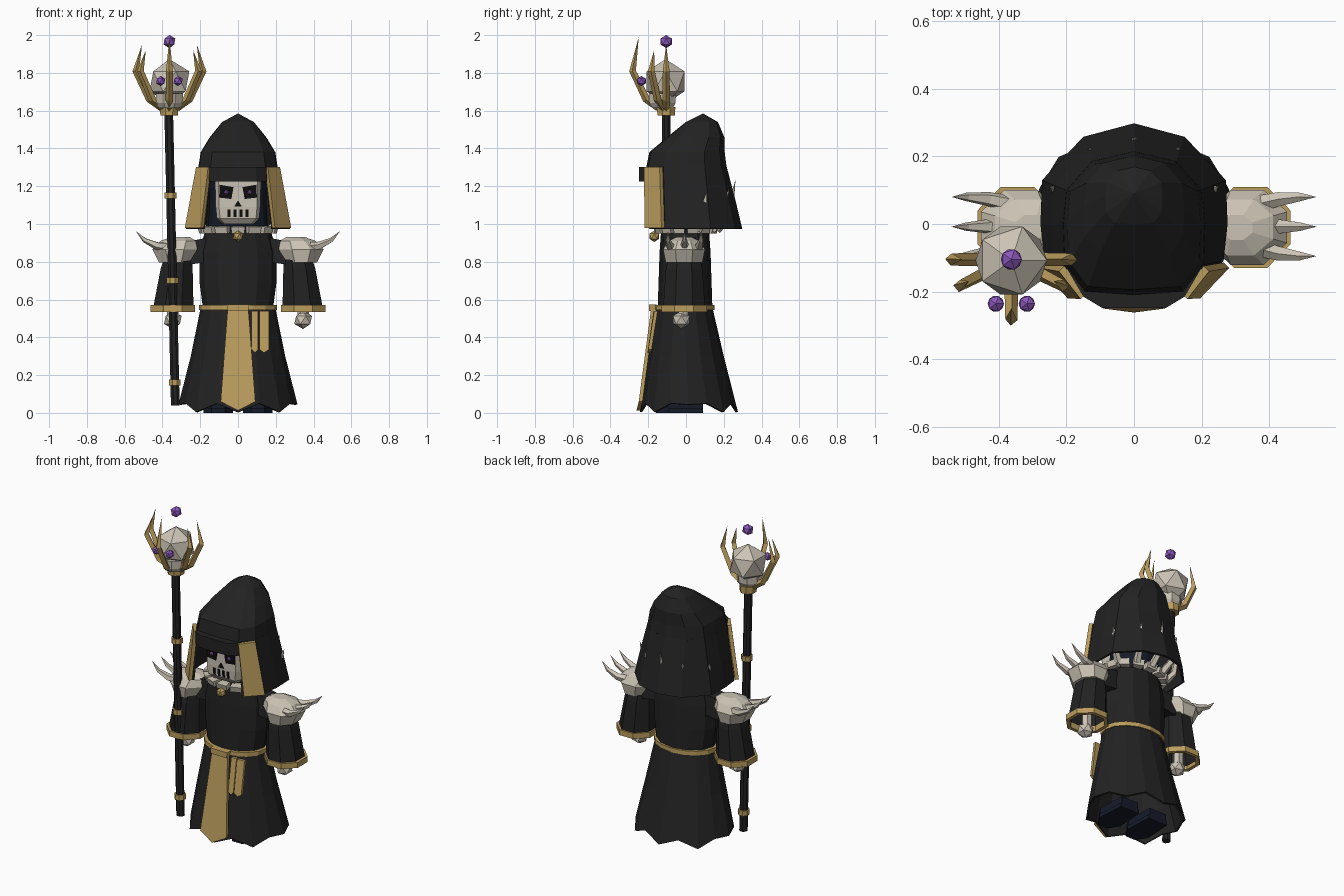
import bpy, bmesh
from math import sin, cos, pi, radians
from mathutils import Vector

if "Cube" in bpy.data.objects:
    bpy.data.objects.remove(bpy.data.objects["Cube"])


def material(name, rgb):
    m = bpy.data.materials.new(name)
    m.diffuse_color = (*rgb, 1)
    m.use_nodes = True
    m.node_tree.nodes["Principled BSDF"].inputs["Base Color"].default_value = m.diffuse_color
    return m


BLACK = material("black_cloth", (0.016, 0.016, 0.016))
NAVY = material("navy_leather", (0.008, 0.011, 0.022))
GOLD = material("gold", (0.50, 0.34, 0.11))
BONE = material("bone", (0.60, 0.55, 0.46))
VIOLET = material("violet_gem", (0.27, 0.10, 0.52))
DARK = material("socket", (0.004, 0.004, 0.004))


def finish(name, bm, mat, solid=0):
    bmesh.ops.recalc_face_normals(bm, faces=bm.faces)
    me = bpy.data.meshes.new(name)
    bm.to_mesh(me)
    bm.free()
    me.materials.append(mat)
    ob = bpy.data.objects.new(name, me)
    bpy.context.collection.objects.link(ob)
    if solid:
        mod = ob.modifiers.new("thickness", "SOLIDIFY")
        mod.thickness, mod.offset = solid, -1
    return ob


def loft(name, rings, mat, caps=(True, True), closed=True, solid=0):
    """Skin a list of equally long point rings; a one-point ring is an apex."""
    bm = bmesh.new()
    vr = [[bm.verts.new(p) for p in r] for r in rings]
    for a, b in zip(vr, vr[1:]):
        n = len(a)
        for i in range(n if closed else n - 1):
            j = (i + 1) % n
            if len(b) == 1:
                bm.faces.new((a[i], a[j], b[0]))
            else:
                bm.faces.new((a[i], a[j], b[j], b[i]))
    for cap, r in zip(caps, (vr[0], vr[-1])):
        if cap and len(r) > 2:
            bm.faces.new(r)
    return finish(name, bm, mat, solid)


def ring(z, rx, ry, cx=0, cy=0, n=12, turn=0.0):
    return [(cx + rx * cos(2 * pi * (i + turn) / n), cy + ry * sin(2 * pi * (i + turn) / n), z) for i in range(n)]


def plate(name, pts, mat, depth):
    """Flat panel thickened towards +y."""
    return loft(name, [pts, [(x, y + depth, z) for x, y, z in pts]], mat)


def spike(name, pts, radii, mat, n=4):
    pts = [Vector(p) for p in pts]
    rings = []
    for i, (p, r) in enumerate(zip(pts, radii)):
        if r == 0:
            rings.append([p])
            continue
        t = (pts[min(i + 1, len(pts) - 1)] - pts[max(i - 1, 0)]).normalized()
        u = t.cross(Vector((0.1, 1, 0.05))).normalized()
        v = t.cross(u)
        rings.append([p + r * (u * cos(2 * pi * k / n) + v * sin(2 * pi * k / n)) for k in range(n)])
    return loft(name, rings, mat)


def ball(name, c, r, mat, sub=1, scale=(1, 1, 1)):
    bm = bmesh.new()
    bmesh.ops.create_icosphere(bm, subdivisions=sub, radius=r)
    for v in bm.verts:
        v.co = Vector([a * s + b for a, s, b in zip(v.co, scale, c)])
    return finish(name, bm, mat)


def band(name, z0, z1, rx, ry, w, mat, cx=0, cy=0, n=12, turn=0.0):
    """Hollow ring with a rectangular section."""
    spec = [(z0, 0), (z1, 0), (z1, w), (z0, w), (z0, 0)]
    return loft(name, [ring(z, rx - d, ry - d, cx, cy, n, turn) for z, d in spec], mat, (False, False))


def mirrored(half):
    return half + [(-x, y) for x, y in reversed(half[:-1])]


# Robe skirt with a ragged, pleated hem
hem = []
for i, (x, y, z) in enumerate(ring(0, 0.315, 0.26, cy=0.015, n=16)):
    k = 1.0 if i % 2 == 0 else 0.955
    hem.append((x * k, y * k, 0.045 if i % 4 == 0 and i % 8 == 0 else (0.005 if i % 2 == 0 else 0.05)))
loft("robe_skirt", [ring(0.57, 0.195, 0.147, cy=-0.01, n=16), ring(0.30, 0.25, 0.2, cy=0, n=16), hem],
     BLACK, (True, False), solid=0.012)

# Torso and belt
loft("torso", [ring(z, rx, ry, cy=-0.005) for z, rx, ry in
               [(0.55, .185, .145), (0.70, .205, .14), (0.85, .205, .135), (0.95, .178, .128), (0.98, .13, .1)]], BLACK)
band("belt", 0.545, 0.572, 0.207, 0.16, 0.02, GOLD, cy=-0.01, n=16)
plate("buckle", [(-.06, -.195, .575), (.06, -.195, .575), (.055, -.195, .54), (-.055, -.195, .54)], GOLD, 0.04)
plate("tabard", [(-.055, -.185, .55), (.055, -.185, .55), (.092, -.25, .06), (0, -.262, .012), (-.092, -.25, .06)],
      GOLD, 0.02)
for a, b in [(.072, .107), (.113, .163)]:
    plate("belt_strap", [(a, -.172, .54), (b, -.168, .54), (b, -.2, .335), ((a + b) / 2, -.204, .318), (a, -.202, .335)],
          GOLD, 0.018)
ball("amulet", (0, -0.168, 0.935), 0.03, GOLD)
spike("amulet_loop", [(0, -0.165, 0.95), (0, -0.12, 0.98)], [0.01, 0.01], GOLD)

# Arms, pauldrons, hands and shoes
for s in (-1, 1):
    loft("sleeve", [ring(z, rx, ry, s * x, -0.01, 8, 0.5) for z, rx, ry, x in
                    [(0.86, .075, .08, .31), (0.76, .092, .105, .325), (0.56, .115, .12, .342)]], BLACK, solid=0.01,
         caps=(True, False))
    band("sleeve_cuff", 0.535, 0.57, 0.128, 0.13, 0.024, GOLD, s * 0.345, -0.01, 8, 0.5)
    loft("shoulder_joint", [[(s * x, y, z) for x, y, z in
                             [(.15, -.05, .93), (.15, .05, .93), (.15, .06, .8), (.15, -.06, .8)]],
                            [(s * x, y, z) for x, y, z in
                             [(.3, -.05, .9), (.3, .05, .9), (.3, .06, .78), (.3, -.06, .78)]]], BLACK)
    loft("pauldron", [ring(z, rx, ry, s * x, -0.01, 8, 0.5) for z, rx, ry, x in
                      [(0.795, .09, .105, .335), (0.865, .128, .12, .335), (0.91, .105, .09, .315),
                       (0.932, .05, .04, .305)]], BONE)
    for y in (-0.095, -0.008, 0.08):
        spike("pauldron_spike", [(s * .35, y * .7, .875), (s * .43, y * .92, .885), (s * .495, y, .915),
                                 (s * .54, y, .962)], [.026, .022, .013, 0], BONE, 5)
    ball("hand", (s * 0.345, -0.025, 0.492), 0.052, BONE, 1, (1, 1, .92))
    loft("hand_wrist", [ring(z, .03, .03, s * .345, -.015, 6) for z in (.5, .62)], BONE)
    for nm, z0, z1, g in (("shoe_sole", 0, .025, .008), ("shoe", .025, .07, 0)):
        foot = [(.045 - g, .09), (.165 + g, .09), (.175 + g, -.09), (.14, -.15 - g), (.07, -.15 - g), (.035 - g, -.09)]
        loft(nm, [[(s * x, y, z) for x, y in foot] for z in (z0, z1)], NAVY)

# Bone collar: a ring of blocks plus spikes that pierce the hood
for i in range(14):
    a0, a1 = 2 * pi * (i + .12) / 14, 2 * pi * (i + .88) / 14
    sec = [[(rx * cos(a), ry * sin(a), z) for rx, ry, z in
            [(.15, .115, .95), (.205, .165, .95), (.215, .175, .985), (.15, .115, .99)]] for a in (a0, a1)]
    loft("collar_block", sec, BONE)
for x, y, z in [(0, .262, 1.235), (.135, .228, 1.19), (-.135, .228, 1.19), (.25, .11, 1.17), (-.25, .11, 1.17)]:
    spike("collar_spike", [(x * .7, y * .62, .97), (x * .88, y * .86, 1.03), (x * .93, y * .92, 1.12), (x, y, z)],
          [.024, .02, .014, 0], BONE, 5)

# Hood: dome on top, open-fronted drape below
top = mirrored([(.145, -.2), (.205, -.12), (.21, 0), (.2, .1), (.125, .185), (0, .215)])
bot = mirrored([(.185, -.195), (.265, -.11), (.277, 0), (.272, .13), (.15, .258), (0, .298)])
base = top + [(0, -.21)]
dome = [[(x * s, y * s + cy, z) for x, y in base] for s, cy, z in
        [(1, 0, 1.30), (.94, .003, 1.38), (.71, .05, 1.46), (.40, .083, 1.54)]]
loft("hood_dome", dome + [[(0, .09, 1.585)]], BLACK, (False, False), solid=0.012)
loft("hood_drape", [[(x, y, 1.305) for x, y in top],
                    [((a[0] * .45 + b[0] * .55), (a[1] * .45 + b[1] * .55), 1.13) for a, b in zip(top, bot)],
                    [(x, y, .975) for x, y in bot]], BLACK, (False, False), closed=False, solid=0.012)
brow = [(-.2, -.13), (-.15, -.215), (-.095, -.248), (.095, -.248), (.15, -.215), (.2, -.13)]
loft("hood_brow", [[(x, y, z) for x, y in brow] for z in (1.225, 1.303)], BLACK)
loft("hood_lining", [ring(z, r, .12, cy=.0) for z, r in [(.95, .16), (1.12, .15), (1.25, .15)]], NAVY)
for s in (-1, 1):
    quad = [(.148, -.212, 1.303), (.212, -.13, 1.303), (.272, -.12, .978), (.186, -.21, .978)]
    loft("hood_trim", [[(s * (x + d), y - d, z) for x, y, z in quad] for d in (-.006, .01)], GOLD)

# Skull face
sk = [(1.0, .085, -.14), (1.03, .112, -.165), (1.09, .118, -.17), (1.24, .122, -.17)]
loft("skull", [[(-w, .05, z), (-w, f + .03, z), (-w * .85, f, z), (w * .85, f, z), (w, f + .03, z), (w, .05, z)]
               for z, w, f in sk], BONE)
for s in (-1, 1):
    plate("eye_socket", [(s * x, -.176, z) for x, z in [(.024, 1.195), (.097, 1.208), (.1, 1.14), (.035, 1.132)]],
          DARK, 0.01)
    ball("eye_glow", (s * .062, -.178, 1.168), 0.013, VIOLET)
plate("nose_hole", [(0, -.176, 1.125), (.02, -.176, 1.093), (-.02, -.176, 1.093)], DARK, 0.01)
for x in (-.048, -.016, .016, .048):
    plate("tooth_gap", [(x - .007, -.175, 1.078), (x + .007, -.175, 1.078), (x + .007, -.17, 1.036),
                        (x - .007, -.17, 1.036)], DARK, 0.01)

# Staff with gold rings and a cup
SY = -0.105
def staff_x(z): return -0.332 - 0.035 * (z - 0.04) / 1.56
loft("staff_shaft", [ring(z, .025, .025, staff_x(z), SY, 8, .5) for z in (.04, 1.6)], BLACK)
for z in (0.16, 0.70, 1.15):
    loft("staff_ring", [ring(z + d, .034, .034, staff_x(z), SY, 8, .5) for d in (-.016, .016)], GOLD)
loft("staff_cup", [ring(z, r, r, -.365, SY, 8, .5) for z, r in [(1.575, .05), (1.62, .053)]], GOLD)

# Staff head: bone orb, jaw, claws and gems
HX = -0.363
ball("staff_orb", (HX, -.108, 1.755), 0.118, BONE)
loft("staff_jaw", [ring(z, r, r, HX, -.125, 8, .5) for z, r in [(1.615, .06), (1.64, .075), (1.69, .078)]], BONE)
for deg, reach, tip in [(180, 1, 1.95), (0, 1, 1.95), (207, .97, 1.92), (333, .97, 1.92), (270, 1, 1.99)]:
    c, s = cos(radians(deg)), sin(radians(deg))
    spike("staff_claw", [(HX + c * r * reach, SY + s * r * reach, z) for r, z in
                         [(.04, 1.615), (.105, 1.66), (.178, 1.81), (.145, tip)]], [.02, .02, .018, 0], GOLD)
for c, r in [((HX, SY, 1.966), .035), ((HX - .046, -.236, 1.757), .027), ((HX + .046, -.236, 1.757), .027)]:
    ball("staff_gem", c, r, VIOLET)
